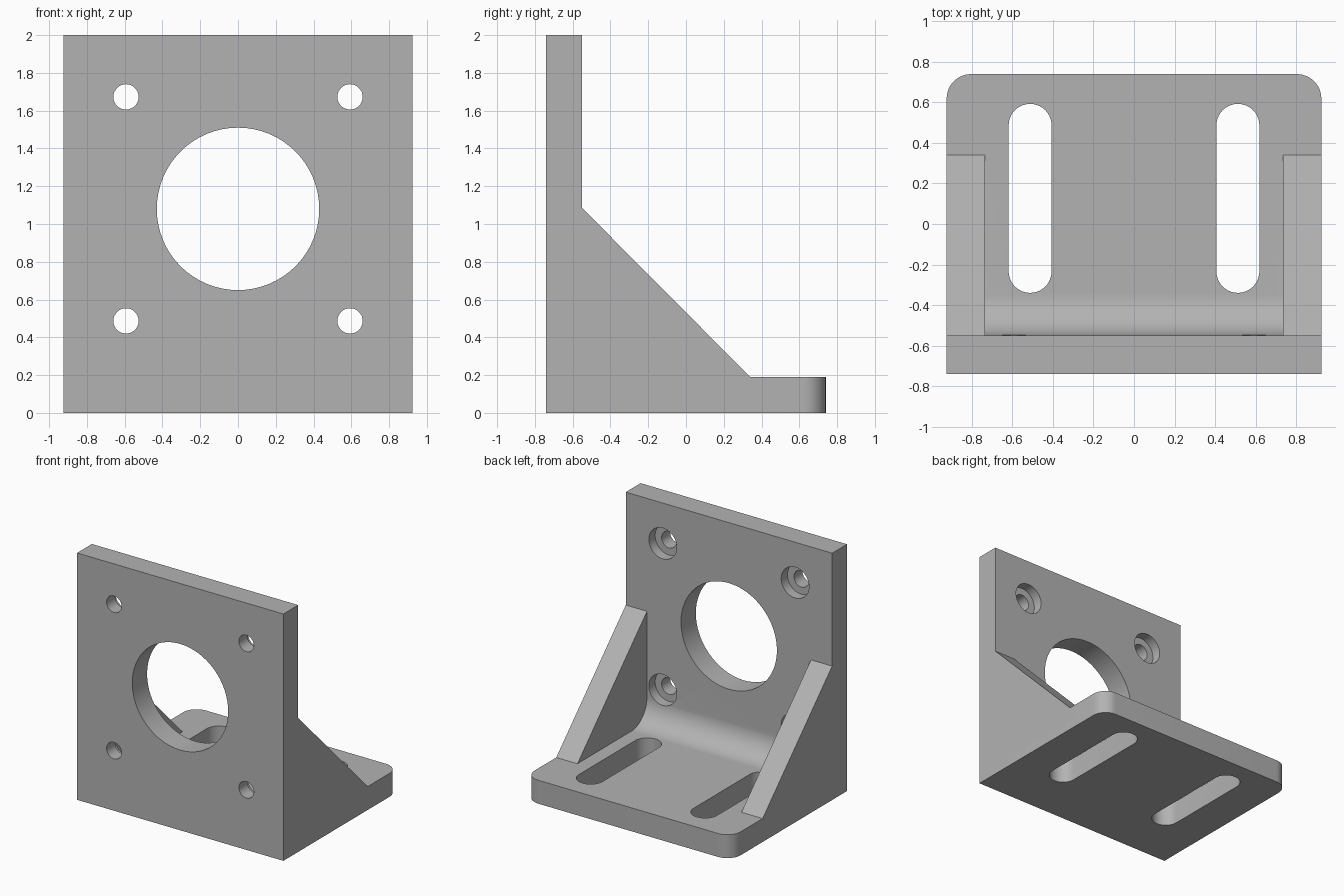
import bpy, bmesh, math
from mathutils import Matrix, Vector

cube = bpy.data.objects.get("Cube")
if cube:
    bpy.data.objects.remove(cube, do_unlink=True)

HALF_W, FRONT, BACK, TOP = 0.925, -0.74, 0.74, 2.0
T = 0.19                 # wall thickness
INNER = FRONT + T        # back face of the upright plate
FILLET, CORNER = 0.2, 0.12

grey = bpy.data.materials.new("bracket grey")
grey.use_nodes = True
colour = (0.45, 0.45, 0.45, 1)
grey.diffuse_color = colour
grey.node_tree.nodes["Principled BSDF"].inputs["Base Color"].default_value = colour


def arc(cx, cy, r, a0, a1, n):
    return [(cx + r * math.cos(math.radians(a0 + (a1 - a0) * i / n)),
             cy + r * math.sin(math.radians(a0 + (a1 - a0) * i / n))) for i in range(n + 1)]


def prism(name, outline, axis, lo, hi):
    """Extrude a 2D outline along x (y,z), y (x,z) or z (x,y)."""
    place = {"x": lambda p, d: (d, p[0], p[1]),
             "y": lambda p, d: (p[0], d, p[1]),
             "z": lambda p, d: (p[0], p[1], d)}[axis]
    bm = bmesh.new()
    face = bm.faces.new([bm.verts.new(place(p, lo)) for p in outline])
    moved = bmesh.ops.extrude_face_region(bm, geom=[face])["geom"]
    bmesh.ops.translate(bm, vec=Vector(place((0, 0), hi - lo)),
                        verts=[v for v in moved if isinstance(v, bmesh.types.BMVert)])
    bmesh.ops.recalc_face_normals(bm, faces=bm.faces)
    mesh = bpy.data.meshes.new(name)
    bm.to_mesh(mesh)
    bm.free()
    mesh.materials.append(grey)
    ob = bpy.data.objects.new(name, mesh)
    bpy.context.collection.objects.link(ob)
    return ob


def combine(target, tool, operation):
    tool.hide_render = True
    mod = target.modifiers.new(tool.name, "BOOLEAN")
    mod.operation, mod.solver, mod.object = operation, "EXACT", tool
    bpy.context.view_layer.objects.active = target
    bpy.ops.object.modifier_apply(modifier=mod.name)
    bpy.data.objects.remove(tool, do_unlink=True)


# Upright plate and base as one L profile with an inside fillet
profile = [(FRONT, 0), (BACK, 0), (BACK, T)]
profile += arc(INNER + FILLET, T + FILLET, FILLET, 270, 180, 16)
profile += [(INNER, TOP), (FRONT, TOP)]
bracket = prism("motor_mount_bracket", profile, "x", -HALF_W, HALF_W)

# Rounded rear corners of the base
bm = bmesh.new()
bm.from_mesh(bracket.data)
edges = [e for e in bm.edges if all(abs(v.co.y - BACK) < 1e-4 for v in e.verts)
         and abs(e.verts[0].co.x - e.verts[1].co.x) < 1e-4]
bmesh.ops.bevel(bm, geom=edges, offset=CORNER, segments=12, profile=0.5, affect="EDGES")
bm.to_mesh(bracket.data)
bm.free()

# Sloping side ribs, sunk into the plate and base
rib = [(INNER - 0.1, 0.1), (0.34, 0.1), (0.34, T), (INNER, 1.085), (INNER - 0.1, 1.085)]
for side, lo, hi in (("right", -HALF_W, -0.735), ("left", 0.735, HALF_W)):
    combine(bracket, prism(side + "_rib", rib, "x", lo, hi), "UNION")

# Large central bore
combine(bracket, prism("centre_bore", arc(0, 1.08, 0.43, 0, 354.375, 63), "y", -1, 0), "DIFFERENCE")

# Screw holes with counterbores at the back
for x in (-0.593, 0.593):
    for z in (0.487, 1.673):
        combine(bracket, prism("screw_hole", arc(x, z, 0.067, 0, 348.75, 31), "y", -1, 0), "DIFFERENCE")
        combine(bracket, prism("counterbore", arc(x, z, 0.125, 0, 352.5, 47), "y",
                               INNER - 0.08, INNER + 0.15), "DIFFERENCE")

# Adjustment slots through the base
R = 0.106
for x in (-0.513, 0.513):
    slot = arc(x, 0.593 - R, R, 0, 180, 20) + arc(x, -0.34 + R, R, 180, 360, 20)
    combine(bracket, prism("slot", slot, "z", -0.1, 0.3), "DIFFERENCE")

# Smooth curved walls, crisp edges
bpy.ops.object.select_all(action="DESELECT")
bracket.select_set(True)
bpy.context.view_layer.objects.active = bracket
bpy.ops.object.shade_smooth_by_angle(angle=math.radians(25))
